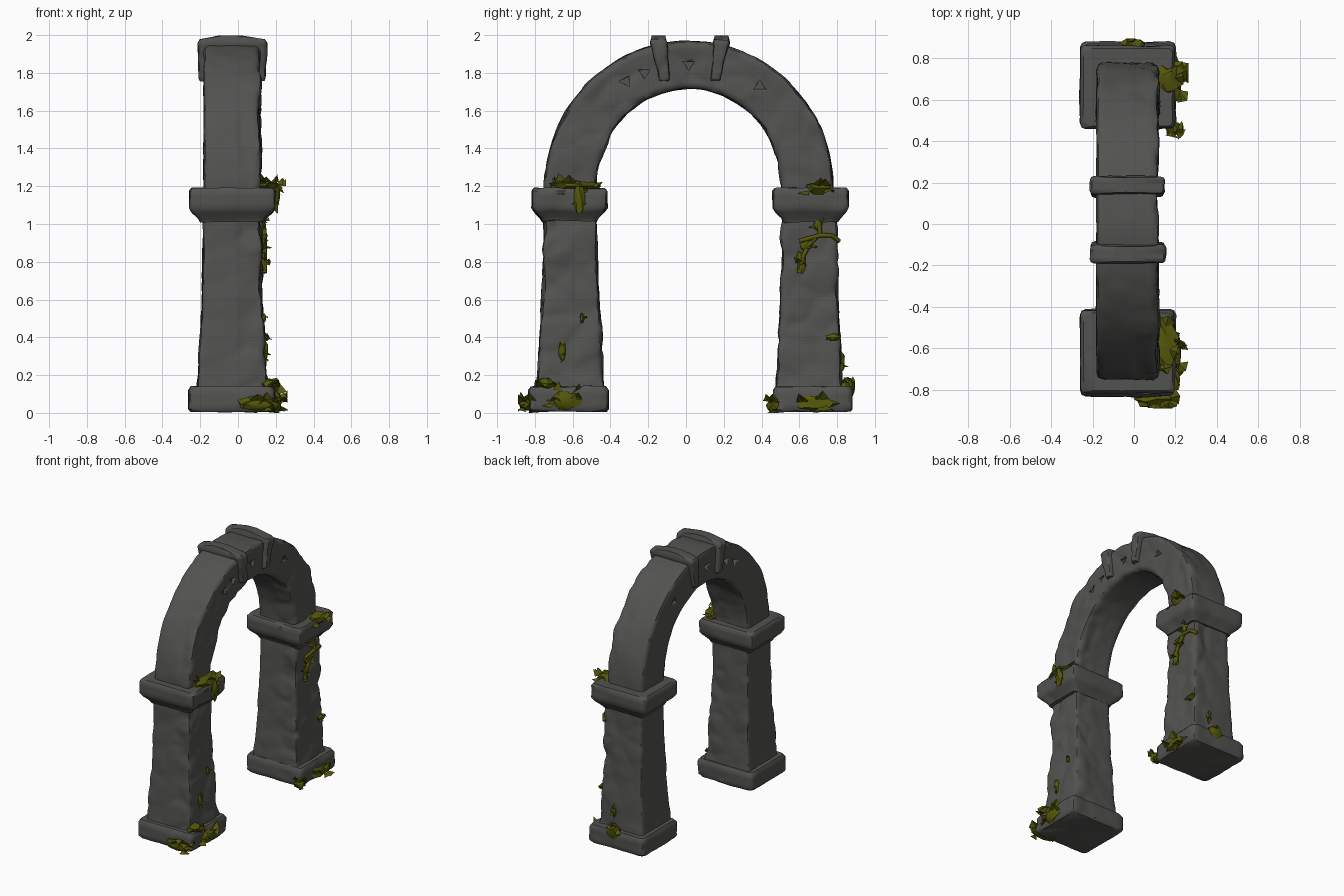
import bpy, bmesh, math, random
from mathutils import Vector, noise

random.seed(4)
if "Cube" in bpy.data.objects:
    bpy.data.objects.remove(bpy.data.objects["Cube"])


def material(name, rgb):
    m = bpy.data.materials.new(name)
    m.use_nodes = True
    m.diffuse_color = (*rgb, 1)
    m.node_tree.nodes["Principled BSDF"].inputs["Base Color"].default_value = (*rgb, 1)
    return m


STONE = material("dark grey stone", (0.085, 0.085, 0.081))
MOSS = material("olive moss", (0.09, 0.095, 0.003))
CX, CY = -0.03, 0.015          # middle of the stonework
X, Y, Z = Vector((1, 0, 0)), Vector((0, 1, 0)), Vector((0, 0, 1))


def finish(name, bm, mat, angle=45):
    mesh = bpy.data.meshes.new(name)
    bm.to_mesh(mesh)
    bm.free()
    mesh.materials.append(mat)
    ob = bpy.data.objects.new(name, mesh)
    bpy.context.collection.objects.link(ob)
    bpy.ops.object.select_all(action="DESELECT")
    ob.select_set(True)
    bpy.context.view_layer.objects.active = ob
    bpy.ops.object.shade_smooth_by_angle(angle=math.radians(angle))
    return ob


def rounded_rect(a, b, r, n=12):
    corners = []
    for k, (sx, sy) in enumerate(((1, 1), (-1, 1), (-1, -1), (1, -1))):
        for i in range(3):
            t = math.pi / 2 * k + math.pi / 4 * i
            corners.append(Vector((sx * (a - r) + r * math.cos(t), sy * (b - r) + r * math.sin(t))))
    pts = []
    for i, p in enumerate(corners):
        q = corners[(i + 1) % 12]
        steps = n if i % 3 == 2 else 1
        pts += [p.lerp(q, s / steps) for s in range(steps)]
    return pts


def weather(bm, amount):
    """Push the surface in and out, with worn joints; the right side is smoother."""
    bm.normal_update()
    moves = []
    for v in bm.verts:
        rough = 1.0 if v.normal.x > 0.3 or abs(v.normal.y) > 0.7 and v.co.x > 0 else 0.4
        d = noise.noise(v.co * 5) + 0.4 * noise.noise(v.co * 11)
        near, far = noise.voronoi(v.co * 6)[0][:2]
        joint = max(0, 1 - (far - near) / 0.3)
        moves.append(v.normal * amount * rough * (d - 0.6 * joint))
    for v, m in zip(bm.verts, moves):
        v.co += m


def sweep(name, stations, amount):
    """Skin rounded rectangles: (origin, u, v, half u, half v, corner radius)."""
    bm = bmesh.new()
    rings = [[bm.verts.new(o + u * p.x + v * p.y) for p in rounded_rect(a, b, r)]
             for o, u, v, a, b, r in stations]
    for lo, hi in zip(rings, rings[1:]):
        for i in range(len(lo)):
            j = (i + 1) % len(lo)
            bm.faces.new((lo[i], lo[j], hi[j], hi[i]))
    bm.faces.new(rings[0][::-1])
    bm.faces.new(rings[-1])
    bmesh.ops.recalc_face_normals(bm, faces=bm.faces)
    weather(bm, amount)
    return finish(name, bm, STONE)


def block(name, profile, amount, r=0.022, step=0.03):
    """Upright block from rows of (z, x centre, y centre, half x, half y)."""
    rows = []
    for p, q in zip(profile, profile[1:]):
        n = max(1, round((q[0] - p[0]) / step))
        rows += [Vector(p).lerp(Vector(q), i / n) for i in range(n)]
    rows.append(Vector(profile[-1]))
    sweep(name, [(Vector((w[1], w[2], w[0])), X, Y, w[3], w[4], r) for w in rows], amount)


# Two pillars: plinth, tapering shaft, capital
for side, y, shaft_y, cap_y in (("front", -0.622, -0.612, -0.617), ("back", 0.672, 0.653, 0.66)):
    block(side + "_plinth", [(0.005, CX, y, 0.22, 0.2), (0.02, CX, y, 0.232, 0.212),
                             (0.12, CX, y, 0.232, 0.212), (0.142, CX, y, 0.218, 0.198)], 0.01, 0.03, 0.025)
    block(side + "_shaft", [(0.12, CX, shaft_y, 0.19, 0.18), (0.25, CX, shaft_y, 0.18, 0.172),
                            (0.6, CX, shaft_y, 0.162, 0.155), (1.04, CX, shaft_y, 0.153, 0.14)], 0.018, 0.022, 0.022)
    block(side + "_capital", [(1.01, CX, cap_y, 0.17, 0.145), (1.03, CX, cap_y, 0.18, 0.155),
                              (1.06, CX, cap_y, 0.215, 0.185), (1.085, CX, cap_y, 0.23, 0.202),
                              (1.175, CX, cap_y, 0.23, 0.202), (1.192, CX, cap_y, 0.215, 0.188)], 0.01)

# Arch ring, its feet sunk into the capitals
stations = []
for i in range(-1, 82):
    t = math.pi * min(max(i, 0), 80) / 80
    radial = Vector((0, math.cos(t), math.sin(t)))
    outer = Vector((0, 0.765 * radial.y, 0.775 * radial.z))
    inner = Vector((0, 0.487 * radial.y, 0.52 * radial.z))
    foot = 1.195 if 0 <= i <= 80 else 1.165
    mid = (outer + inner) / 2 + Vector((CX, CY, foot))
    stations.append((mid, X, radial, 0.152, (outer - inner).length / 2, 0.03))
arch = sweep("arch", stations, 0.014)

# Small triangular notches on both faces of the arch
bm = bmesh.new()
for y, z, turn in ((0.015, 1.845, -90), (-0.22, 1.80, -90), (-0.32, 1.755, -60), (0.39, 1.73, 90)):
    for x in (CX - 0.152, CX + 0.152):
        ring = [Vector((x, y + 0.036 * math.cos(a), z + 0.032 * math.sin(a)))
                for a in (math.radians(turn + 120 * k) for k in range(3))]
        near = [bm.verts.new(p - X * 0.03) for p in ring]
        far = [bm.verts.new(p + X * 0.03) for p in ring]
        bm.faces.new(near)
        bm.faces.new(far)
        for k in range(3):
            bm.faces.new((near[k], near[k - 1], far[k - 1], far[k]))
bmesh.ops.recalc_face_normals(bm, faces=bm.faces)
cutter = finish("notch_cutter", bm, STONE)
cutter.hide_render = True
mod = arch.modifiers.new("notches", "BOOLEAN")
mod.operation, mod.object, mod.solver = "DIFFERENCE", cutter, "EXACT"
bpy.context.view_layer.objects.active = arch
bpy.ops.object.modifier_apply(modifier=mod.name)
bpy.data.objects.remove(cutter)

# Wedge bands either side of the crown
for name, low, high in (("front_band", -0.115, -0.145), ("back_band", 0.157, 0.188)):
    block(name, [(1.755, CX, low, 0.172, 0.026), (1.77, CX, low, 0.18, 0.033),
                 (1.96, CX, high, 0.184, 0.045), (1.978, CX, high, 0.172, 0.04),
                 (1.998, CX - 0.01, high, 0.06, 0.036)], 0.008, 0.02, 0.015)


def moss(name, centre, size, leaves, length=0.09):
    """Lumpy patch with broad folded leaves sticking out of it."""
    bm = bmesh.new()
    bmesh.ops.create_icosphere(bm, subdivisions=2, radius=1)
    size = Vector(size)
    for v in bm.verts:
        k = 1.1 + 0.6 * noise.noise(v.co * 2 + Vector(centre) * 9)
        v.co = v.co * size * k
    for _ in range(leaves):
        d = Vector((random.uniform(-0.2, 0.8), random.uniform(-1, 1), random.uniform(-0.5, 0.7))).normalized()
        root = d * size * 0.7
        across = d.cross(Z).normalized() * length * 0.45
        lift = d.cross(across).normalized() * length * 0.25
        tip = d * length * random.uniform(0.5, 0.9)
        a, b, c, e = (bm.verts.new(root + p) for p in
                      (Vector(), tip * 0.5 + across + lift, tip, tip * 0.5 - across + lift))
        bm.faces.new((a, b, c))
        bm.faces.new((a, c, e))
    bmesh.ops.translate(bm, vec=Vector(centre), verts=bm.verts)
    for v in bm.verts:
        v.co.z = max(v.co.z, 0.0)
        v.co.x = min(v.co.x, 0.262)
        v.co.y = max(-0.89, min(0.895, v.co.y))
    finish(name, bm, MOSS, 30)


for spec in (
    ("front_plinth_moss", (0.2, -0.635, 0.07), (0.025, 0.075, 0.045), 6),
    ("front_plinth_top_moss", (0.17, -0.745, 0.155), (0.05, 0.05, 0.027), 3, 0.05),
    ("front_ground_moss", (0.11, -0.845, 0.045), (0.1, 0.035, 0.035), 8),
    ("front_shaft_moss", (0.145, -0.655, 0.33), (0.014, 0.017, 0.05), 2, 0.04),
    ("front_inner_moss", (0.135, -0.55, 0.5), (0.012, 0.01, 0.025), 1, 0.03),
    ("front_capital_moss", (0.14, -0.59, 1.2), (0.065, 0.12, 0.027), 11),
    ("front_hanging_moss", (0.2, -0.565, 1.14), (0.017, 0.028, 0.075), 3, 0.05),
    ("back_capital_moss", (0.17, 0.7, 1.19), (0.05, 0.06, 0.032), 5),
    ("back_plinth_moss", (0.2, 0.69, 0.05), (0.027, 0.095, 0.038), 7),
    ("back_corner_moss", (0.19, 0.46, 0.04), (0.035, 0.03, 0.035), 5, 0.07),
    ("back_top_moss", (0.0, 0.86, 0.13), (0.05, 0.035, 0.05), 4, 0.05),
    ("back_shaft_moss", (0.145, 0.78, 0.4), (0.017, 0.035, 0.018), 2, 0.04),
    ("back_outer_moss", (0.02, 0.825, 0.27), (0.014, 0.014, 0.04), 2, 0.04),
    ("vine_top_moss", (0.128, 0.7, 1.0), (0.016, 0.02, 0.045), 3, 0.05),
    ("vine_middle_moss", (0.132, 0.64, 0.89), (0.016, 0.03, 0.025), 3, 0.05),
    ("vine_tip_moss", (0.135, 0.61, 0.79), (0.016, 0.022, 0.055), 4, 0.05),
):
    moss(*spec)


def vine(name, points):
    curve = bpy.data.curves.new(name, "CURVE")
    curve.dimensions = "3D"
    curve.bevel_depth, curve.bevel_resolution = 0.013, 1
    spline = curve.splines.new("POLY")
    spline.points.add(len(points) - 1)
    for p, (x, y, z) in zip(spline.points, points):
        p.co = (x, y, z, 1)
    curve.materials.append(MOSS)
    bpy.context.collection.objects.link(bpy.data.objects.new(name, curve))


# Climbing stems on the back pillar
vine("long_vine", [(0.13, 0.7, 1.04), (0.14, 0.71, 0.95), (0.14, 0.65, 0.89), (0.14, 0.62, 0.83), (0.14, 0.6, 0.74)])
vine("side_vine", [(0.135, 0.6, 0.91), (0.145, 0.71, 0.94), (0.14, 0.77, 0.94), (0.11, 0.81, 0.91)])
